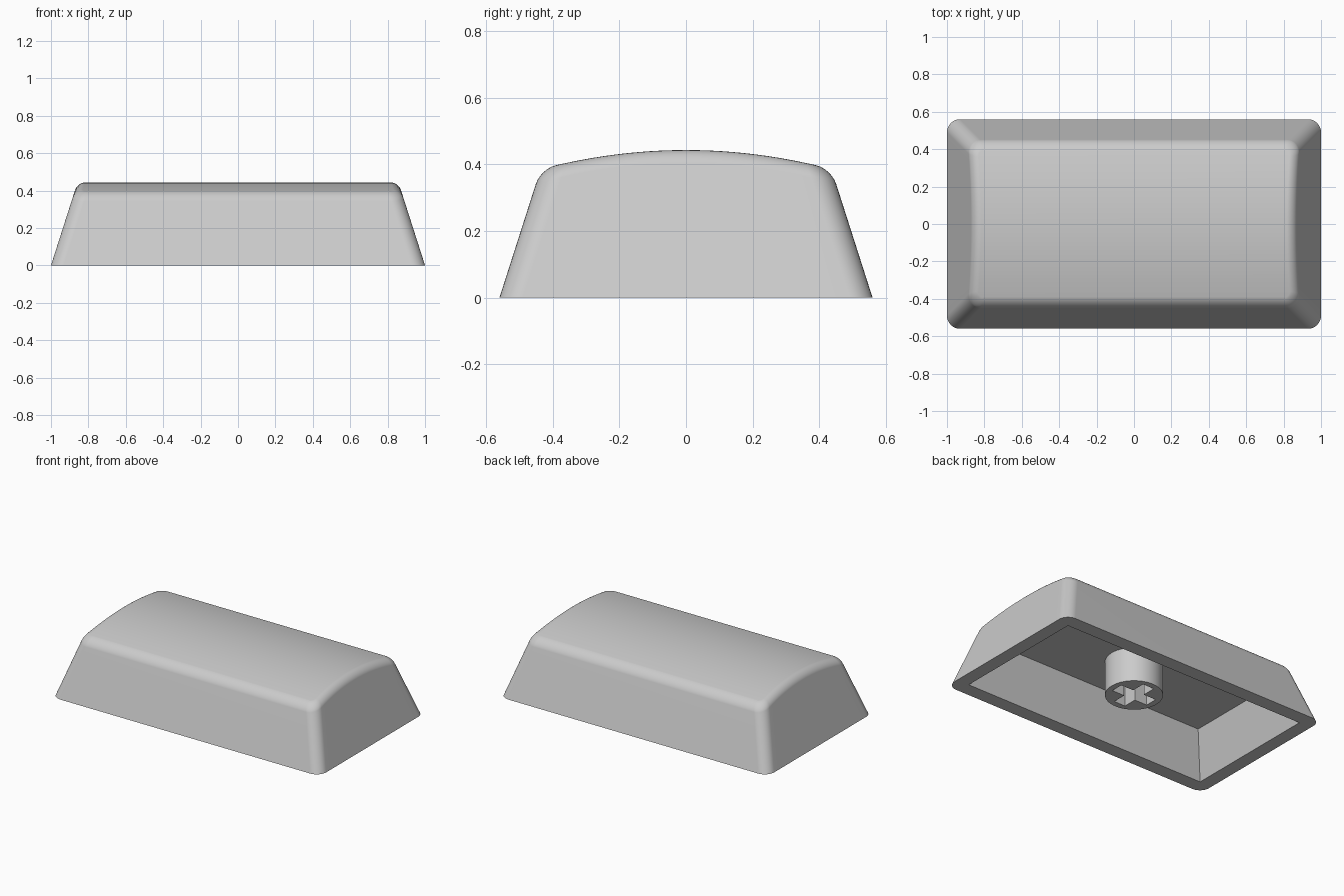
import bpy, bmesh, math

if "Cube" in bpy.data.objects:
    bpy.data.objects.remove(bpy.data.objects["Cube"])

HX, HY, SLOPE = 1.0, 0.56, 0.32      # base half sizes and wall taper
CORNER, FILLET = 0.07, 0.04          # plan corner radius, top edge radius
CEILING, STEM_Z = 0.29, 0.06         # underside heights

grey = bpy.data.materials.new("light_grey")
grey.diffuse_color = (0.6, 0.6, 0.6, 1)
grey.use_nodes = True
grey.node_tree.nodes["Principled BSDF"].inputs["Base Color"].default_value = grey.diffuse_color


def crown(y):
    return 0.443 - 0.3 * y * y


def half_ring(inset, drop=None):
    """Right half of a rounded rectangle, front to back; drop is measured below the crown."""
    pts = []
    n = 8
    params = [("arc", -1, -90 + 90 * i / n) for i in range(n + 1)]
    params += [("side", -1 + 2 * i / 20, 0) for i in range(1, 20)]
    params += [("arc", 1, 90 * i / n) for i in range(n + 1)]
    r = max(CORNER - inset, 0.01)
    for kind, s, deg in params:
        z = 0.0 if drop is None else 0.4
        for _ in range(8):
            shrink = SLOPE * z + inset
            cx, cy = HX - shrink - r, HY - shrink - r
            a = math.radians(deg)
            x = cx + r * math.cos(a)
            y = s * cy + (r * math.sin(a) if kind == "arc" else 0)
            if drop is not None:
                z = crown(y) - drop
        pts.append((x, y, z))
    return pts


def finish(ob, name):
    ob.name = name
    ob.data.materials.clear()
    ob.data.materials.append(grey)
    bpy.ops.object.select_all(action='DESELECT')
    ob.select_set(True)
    bpy.context.view_layer.objects.active = ob
    bpy.ops.object.shade_smooth_by_angle(angle=math.radians(30))


# Cap shell: tapered wall, rolled top edge, curved crown
bm = bmesh.new()
levels = [(0, None)]
for i in range(7):
    a = math.radians(15 * i)
    levels.append((FILLET * (1 - math.cos(a)), FILLET * (1 - math.sin(a))))
rings = []
for inset, drop in levels:
    half = half_ring(inset, drop)
    full = half + [(-x, y, z) for x, y, z in reversed(half)]
    rings.append([bm.verts.new(p) for p in full])
count = len(rings[0])
for lo, hi in zip(rings, rings[1:]):
    for i in range(count):
        j = (i + 1) % count
        bm.faces.new((lo[i], lo[j], hi[j], hi[i]))
top = rings[-1]
for i in range(count // 2 - 1):
    bm.faces.new((top[i], top[i + 1], top[count - 2 - i], top[count - 1 - i]))

# Hollow underside with square corners
signs = [(1, -1), (1, 1), (-1, 1), (-1, -1)]
mouth = [bm.verts.new((sx * 0.91, sy * 0.465, 0)) for sx, sy in signs]
roof = [bm.verts.new((sx * 0.815, sy * 0.37, CEILING)) for sx, sy in signs]
for i in range(4):
    j = (i + 1) % 4
    bm.faces.new((mouth[j], mouth[i], roof[i], roof[j]))
bm.faces.new(roof[::-1])

# Flat rim between the outer and inner outlines
rim = [bm.edges.get((r[i], r[(i + 1) % len(r)])) for r in (rings[0], mouth) for i in range(len(r))]
bmesh.ops.triangle_fill(bm, edges=rim, use_beauty=True, normal=(0, 0, -1))
bmesh.ops.recalc_face_normals(bm, faces=bm.faces[:])
mesh = bpy.data.meshes.new("cap_shell")
bm.to_mesh(mesh)
bm.free()
cap = bpy.data.objects.new("cap_shell", mesh)
bpy.context.collection.objects.link(cap)
finish(cap, "cap_shell")
weighted = cap.modifiers.new("even_shading", 'WEIGHTED_NORMAL')
weighted.keep_sharp = True

# Stem: round post with a cross-shaped socket
L, W = 0.135, 0.042
arm = [(L, -W), (L, W), (W, W)]
cross = []
for k in range(4):
    c, s = round(math.cos(k * math.pi / 2)), round(math.sin(k * math.pi / 2))
    cross += [(x * c - y * s, x * s + y * c) for x, y in arm]
circle = [(0.175 * math.cos(math.tau * i / 48), 0.175 * math.sin(math.tau * i / 48)) for i in range(48)]
curve = bpy.data.curves.new("stem", 'CURVE')
curve.dimensions, curve.fill_mode = '2D', 'BOTH'
for outline in (circle, cross):
    spline = curve.splines.new('POLY')
    spline.points.add(len(outline) - 1)
    for p, (x, y) in zip(spline.points, outline):
        p.co = (x, y, 0, 1)
    spline.use_cyclic_u = True
stem_top = CEILING + 0.01
curve.extrude = (stem_top - STEM_Z) / 2
stem = bpy.data.objects.new("stem", curve)
stem.location.z = (stem_top + STEM_Z) / 2
bpy.context.collection.objects.link(stem)
bpy.ops.object.select_all(action='DESELECT')
stem.select_set(True)
bpy.context.view_layer.objects.active = stem
bpy.ops.object.convert(target='MESH')
finish(bpy.context.view_layer.objects.active, "stem")
